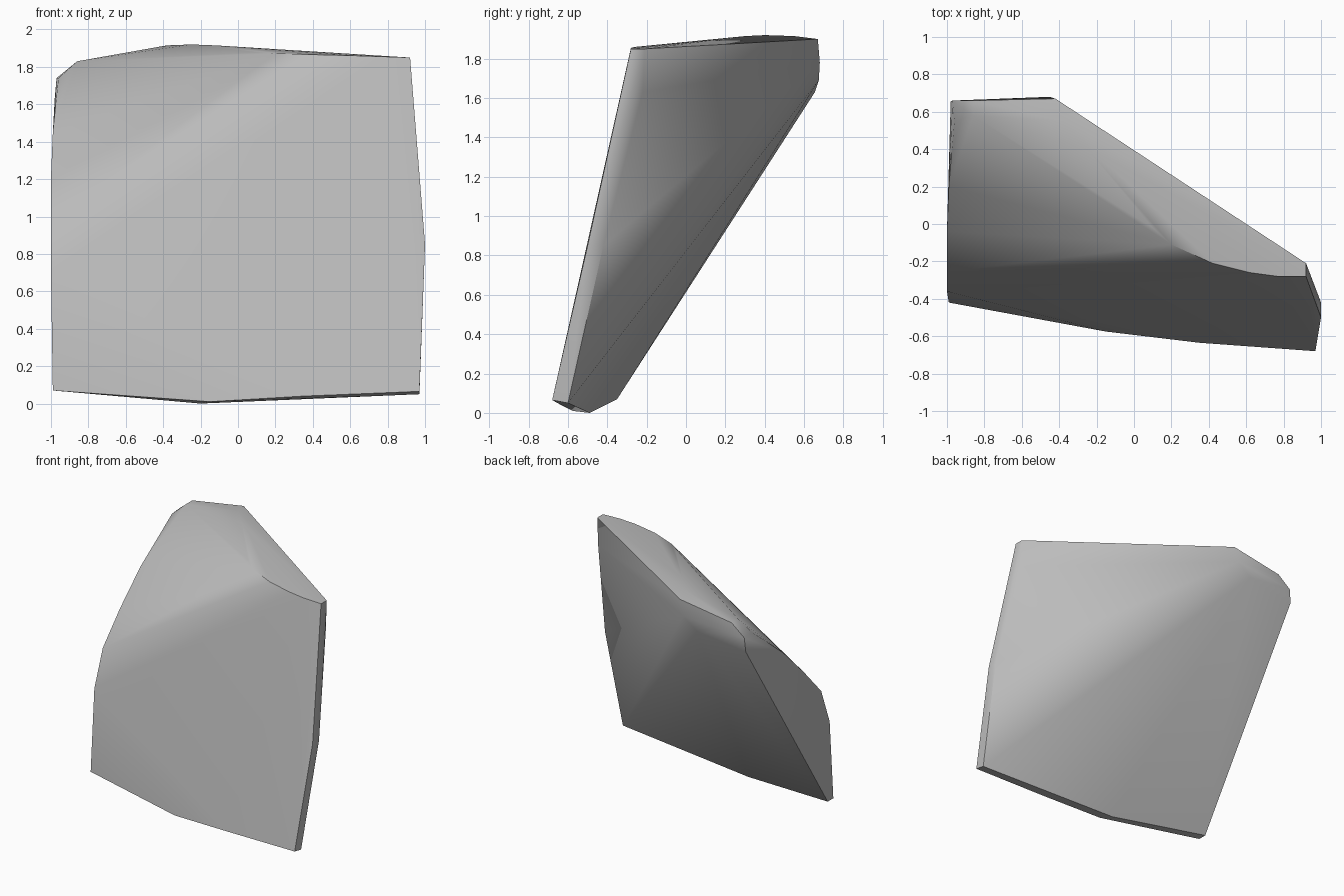
import bpy, bmesh, math

old = bpy.data.objects.get("Cube")
if old:
    bpy.data.objects.remove(old)

# Plain stone colour
stone = bpy.data.materials.new("grey_stone")
stone.use_nodes = True
grey = (0.5, 0.5, 0.5, 1)
stone.diffuse_color = grey
stone.node_tree.nodes["Principled BSDF"].inputs["Base Color"].default_value = grey

# Corner rims of the shard, each a short run of points
front_crest = [(.92, -.28, 1.85), (.77, -.28, 1.855), (.62, -.26, 1.86),
               (.42, -.21, 1.865), (.2, -.11, 1.872), (.1, -.02, 1.878)]
top_dome = [(-.38, .55, 1.915), (-.25, .4, 1.92), (-.12, .3, 1.915)]
left_rim = [(-.99, -.42, .07), (-1, -.36, .7), (-1, -.255, .98),
            (-1, -.04, 1.21), (-.99, .2, 1.45)]
clipped_corner = [(-.86, .58, 1.83), (-.96, .55, 1.74), (-.86, .66, 1.83), (-.97, .66, 1.74)]
back_facet = [(-.42, .67, 1.9), (-.45, .68, 1.78), (-.57, .675, 1.69), (-.98, .655, 1.63)]
right_strip = [(.97, -.68, .065), (1, -.5, .85), (.97, -.6, .05),
               (1, -.42, .85), (.92, -.22, 1.63), (.92, -.21, 1.85)]
bottom_strip = [(.35, -.635, .04), (-.15, -.575, .01), (-.2, -.49, 0), (-.99, -.35, .07)]

# Wrap a skin around the rims
bm = bmesh.new()
for rim in (front_crest, top_dome, left_rim, clipped_corner, back_facet, right_strip, bottom_strip):
    for point in rim:
        bm.verts.new(point)
hull = bmesh.ops.convex_hull(bm, input=bm.verts)
spare = [v for v in hull["geom_interior"] if isinstance(v, bmesh.types.BMVert)]
bmesh.ops.delete(bm, geom=spare, context="VERTS")
bmesh.ops.recalc_face_normals(bm, faces=bm.faces)

mesh = bpy.data.meshes.new("stone_shard")
bm.to_mesh(mesh)
bm.free()
mesh.materials.append(stone)
shard = bpy.data.objects.new("stone_shard", mesh)
bpy.context.collection.objects.link(shard)

# Soft faces with crisp rims
bpy.ops.object.select_all(action="DESELECT")
shard.select_set(True)
bpy.context.view_layer.objects.active = shard
bpy.ops.object.shade_smooth_by_angle(angle=math.radians(48))
